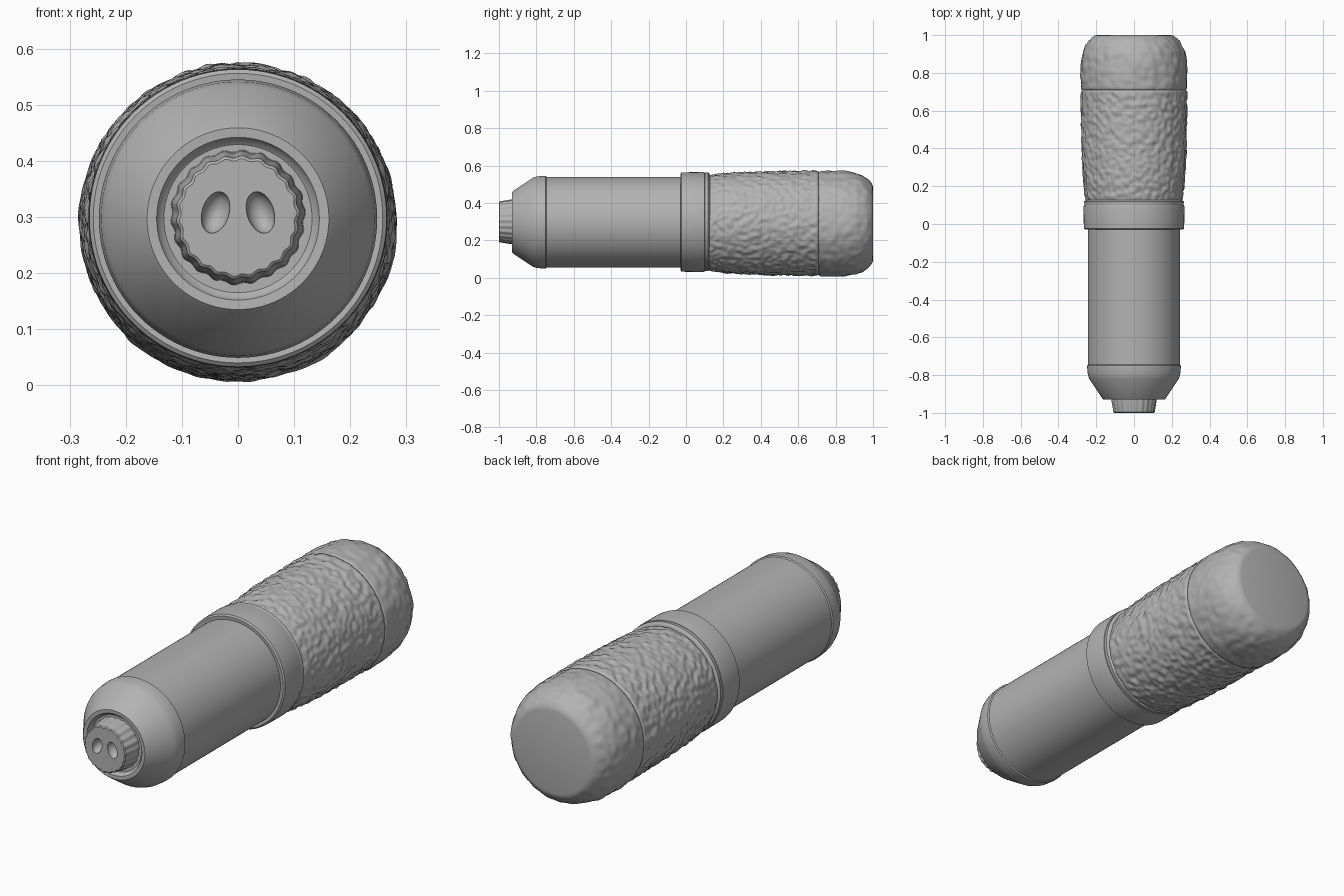
import bpy, bmesh, math
from mathutils import Vector, Matrix, noise

if "Cube" in bpy.data.objects:
    bpy.data.objects.remove(bpy.data.objects["Cube"])

grey = bpy.data.materials.new("plain_grey")
grey.diffuse_color = (0.45, 0.45, 0.45, 1)
grey.use_nodes = True
grey.node_tree.nodes["Principled BSDF"].inputs["Base Color"].default_value = grey.diffuse_color


def resample(profile, step):
    """Split long profile segments so that bumps have enough vertices."""
    out = [profile[0]]
    for (y0, r0), (y1, r1) in zip(profile, profile[1:]):
        n = max(1, round(math.hypot(y1 - y0, r1 - r0) / step))
        out += [(y0 + (y1 - y0) * i / n, r0 + (r1 - r0) * i / n) for i in range(1, n + 1)]
    return out


def lathe(name, profile, cz, segs=96, offset=None, angle=30):
    """Revolve (y, radius) points round a y-axis at height cz, with capped ends."""
    bm = bmesh.new()
    rings = []
    for y, r in profile:
        ring = []
        for i in range(segs):
            a = 2 * math.pi * i / segs
            d = Vector((math.cos(a), 0, math.sin(a)))
            rr = r + (offset(d * r + Vector((0, y, 0)), a) if offset else 0)
            ring.append(bm.verts.new(d * rr + Vector((0, y, cz))))
        rings.append(ring)
    for a, b in zip(rings, rings[1:]):
        for i in range(segs):
            j = (i + 1) % segs
            bm.faces.new((a[i], a[j], b[j], b[i]))
    bm.faces.new(rings[0])
    bm.faces.new(rings[-1])
    bmesh.ops.recalc_face_normals(bm, faces=bm.faces)
    return finish(name, bm, angle)


def finish(name, bm, angle):
    me = bpy.data.meshes.new(name)
    bm.to_mesh(me)
    bm.free()
    me.materials.append(grey)
    ob = bpy.data.objects.new(name, me)
    bpy.context.collection.objects.link(ob)
    smooth(ob, angle)
    return ob


def smooth(ob, angle):
    bpy.ops.object.select_all(action='DESELECT')
    ob.select_set(True)
    bpy.context.view_layer.objects.active = ob
    bpy.ops.object.shade_smooth_by_angle(angle=math.radians(angle))


def bumps(scale, amp, y0, y1):
    """Pebbled surface noise, fading out at both ends."""
    def f(p, a):
        fade = max(0, min(1, (p.y - y0) / 0.03, (y1 - p.y) / 0.03))
        return fade * amp * noise.noise(p * scale)
    return f


# Smooth barrel with tapered front, ridge and recess round the nozzle
lathe("barrel", [(-0.912, 0.09), (-0.912, 0.132), (-0.918, 0.140), (-0.929, 0.145),
                 (-0.93, 0.162), (-0.922, 0.169), (-0.82, 0.237), (-0.80, 0.244),
                 (-0.76, 0.248), (-0.75, 0.248), (-0.745, 0.243), (0.02, 0.243)], 0.297)

# Collar between barrel and grip
lathe("collar", [(-0.028, 0.24), (-0.03, 0.258), (-0.024, 0.265), (0.0, 0.266),
                 (0.09, 0.267), (0.10, 0.265), (0.104, 0.25)], 0.298)
lathe("neck_ring", [(0.09, 0.25), (0.10, 0.262), (0.118, 0.264), (0.124, 0.258),
                    (0.128, 0.25)], 0.299)

# Pebbled grip, swelling towards the back
lathe("grip", resample([(0.115, 0.25), (0.14, 0.256), (0.20, 0.265), (0.30, 0.272),
                        (0.42, 0.276), (0.55, 0.278), (0.66, 0.279), (0.70, 0.280),
                        (0.708, 0.276), (0.712, 0.265)], 0.008), 0.292, 220,
      bumps(38, 0.0085, 0.11, 0.715), 60)

# Rounded end cap with shallower bumps and a flat back
lathe("end_cap", resample([(0.705, 0.265), (0.71, 0.276), (0.718, 0.280), (0.76, 0.282),
                           (0.82, 0.282), (0.87, 0.278), (0.91, 0.270), (0.945, 0.256),
                           (0.97, 0.240), (0.988, 0.222), (0.997, 0.208), (1.0, 0.195)],
                          0.01), 0.289, 180,
      bumps(27, 0.006, 0.71, 1.0), 40)


# Nozzle with a slightly wavy rim
def rim_wave(p, a):
    return 0.0022 * math.sin(22 * a) + 0.001 * math.sin(7 * a)


nozzle = lathe("nozzle", [(-1.0, 0.103), (-0.996, 0.108), (-0.975, 0.111),
                          (-0.94, 0.117), (-0.905, 0.119)], 0.30, 132, rim_wave)

# Two slanted oval pits in the nozzle face
bm = bmesh.new()
for s in (-1, 1):
    m = (Matrix.Translation((s * 0.04, -1.0, 0.308)) @ Matrix.Rotation(-s * 0.3, 4, 'Y')
         @ Matrix.Diagonal((0.024, 0.03, 0.038, 1)))
    bmesh.ops.create_uvsphere(bm, u_segments=24, v_segments=16, radius=1, matrix=m)
cutter = finish("pit_cutter", bm, 30)
cutter.hide_render = True
mod = nozzle.modifiers.new("pits", 'BOOLEAN')
mod.operation = 'DIFFERENCE'
mod.solver = 'EXACT'
mod.object = cutter
bpy.context.view_layer.objects.active = nozzle
bpy.ops.object.modifier_apply(modifier="pits")
bpy.data.objects.remove(cutter)
smooth(nozzle, 30)
